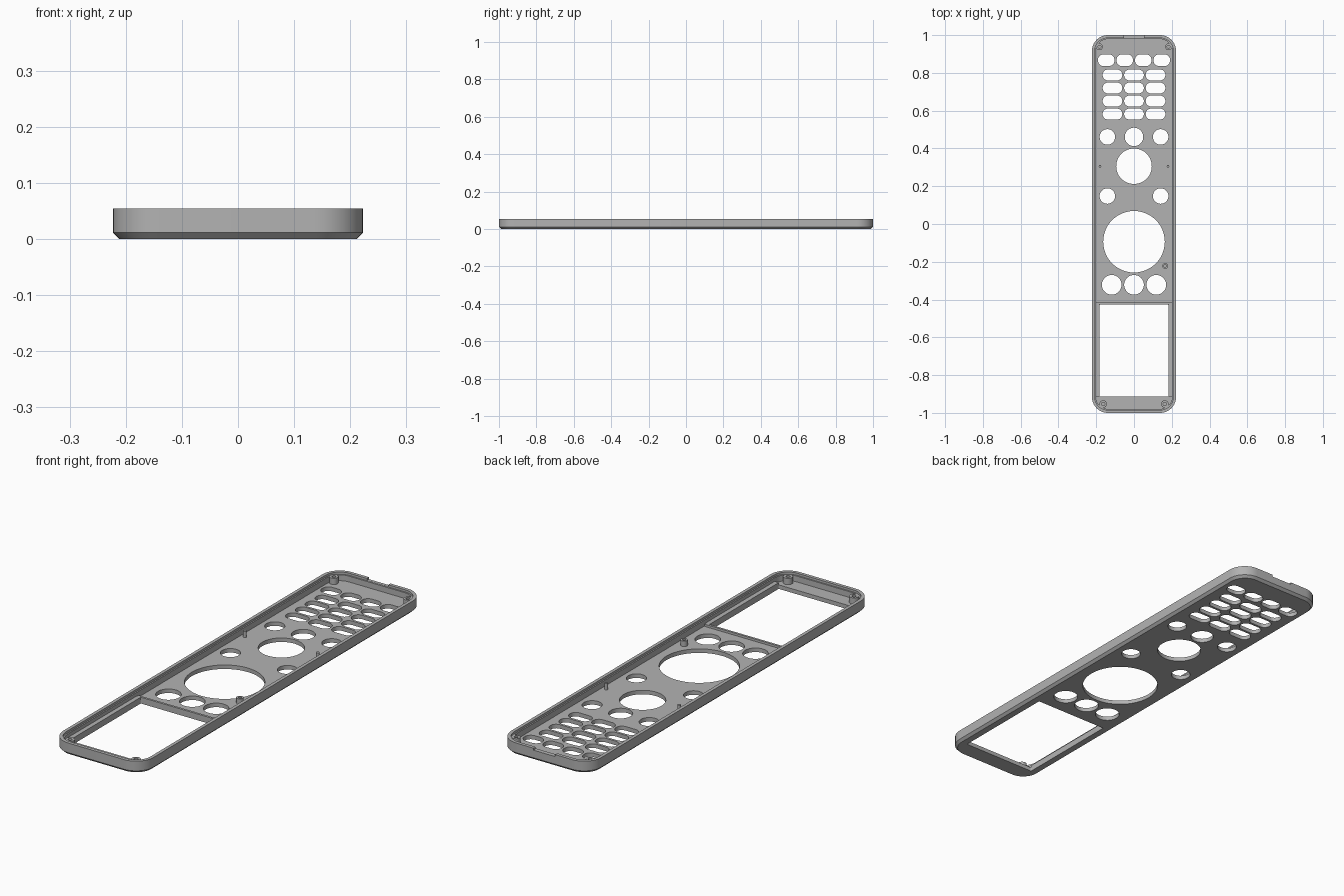
import bpy, bmesh, math

if "Cube" in bpy.data.objects:
    bpy.data.objects.remove(bpy.data.objects["Cube"])

FLOOR, TOP = 0.018, 0.054
grey = bpy.data.materials.new("mid_grey")
grey.diffuse_color = (0.45, 0.45, 0.45, 1)
grey.use_nodes = True
grey.node_tree.nodes["Principled BSDF"].inputs["Base Color"].default_value = grey.diffuse_color


def outline(hx, hy, r, z, n=10, cx=0, cy=0):
    """Rounded rectangle outline, counter-clockwise."""
    pts = []
    for q, (sx, sy) in enumerate(((1, 1), (-1, 1), (-1, -1), (1, -1))):
        for i in range(n + 1):
            a = math.pi / 2 * (q + i / n)
            pts.append((cx + sx * (hx - r) + r * math.cos(a),
                        cy + sy * (hy - r) + r * math.sin(a), z))
    return pts


def loft(bm, rings, cap=True):
    """Skin successive rings; either cap the ends or join them in a loop."""
    loops = [[bm.verts.new(p) for p in ring] for ring in rings]
    pairs = list(zip(loops, loops[1:]))
    if cap:
        bm.faces.new(loops[0][::-1])
        bm.faces.new(loops[-1])
    else:
        pairs.append((loops[-1], loops[0]))
    for a, b in pairs:
        for i in range(len(a)):
            j = (i + 1) % len(a)
            bm.faces.new((a[i], a[j], b[j], b[i]))


def circle(x, y, r, z, n=24):
    return [(x + r * math.cos(2 * math.pi * i / n),
             y + r * math.sin(2 * math.pi * i / n), z) for i in range(n)]


def make(name, bm):
    bmesh.ops.recalc_face_normals(bm, faces=bm.faces)
    me = bpy.data.meshes.new(name)
    bm.to_mesh(me)
    bm.free()
    me.materials.append(grey)
    ob = bpy.data.objects.new(name, me)
    bpy.context.collection.objects.link(ob)
    return ob


def smooth(ob):
    bpy.ops.object.select_all(action='DESELECT')
    ob.select_set(True)
    bpy.context.view_layer.objects.active = ob
    bpy.ops.object.shade_smooth_by_angle(angle=math.radians(30))


# Tray: chamfered base, outer wall, stepped lip, inner floor
bm = bmesh.new()
loft(bm, [outline(hx, 1 - (0.223 - hx), 0.085 - (0.223 - hx), z) for hx, z in
          ((0.212, 0), (0.223, 0.011), (0.223, TOP), (0.208, TOP),
           (0.208, 0.044), (0.202, 0.044), (0.202, FLOOR))])
shell = make("shell", bm)

# Openings through the floor
bm = bmesh.new()
LOW, HIGH = -0.05, 0.04


def slot(x, y, hx, hy, r):
    loft(bm, [outline(hx, hy, r, z, 8, x, y) for z in (LOW, HIGH)])


def hole(x, y, r):
    loft(bm, [circle(x, y, r, z, 48) for z in (LOW, HIGH)])


for x in (-0.147, -0.049, 0.049, 0.147):
    slot(x, 0.867, 0.044, 0.031, 0.030)
for y in (0.789, 0.72, 0.651, 0.582):
    for x in (-0.114, 0, 0.114):
        slot(x, y, 0.052, 0.029, 0.028)
for x in (-0.141, 0.141):
    hole(x, 0.461, 0.041)
    hole(x, 0.148, 0.041)
for x in (-0.118, 0, 0.118):
    hole(x, -0.322, 0.052)
hole(0, 0.461, 0.049)
hole(0, 0.306, 0.094)
hole(0, -0.094, 0.163)
slot(0, -0.67, 0.182, 0.244, 0.004)
# Notch in the rear wall
loft(bm, [outline(0.053, 0.05, 0.002, z, 2, 0, 1.0) for z in (0.045, 0.08)])
cutter = make("opening_cutter", bm)
cutter.hide_render = True

mod = shell.modifiers.new("openings", 'BOOLEAN')
mod.operation, mod.solver, mod.object = 'DIFFERENCE', 'EXACT', cutter
bpy.context.view_layer.objects.active = shell
bpy.ops.object.modifier_apply(modifier=mod.name)
bpy.data.objects.remove(cutter)
smooth(shell)


# Screw bosses and post: hollow tubes on the floor
def tube(name, x, y, r, bore, top):
    b = bmesh.new()
    z0 = FLOOR - 0.002
    loft(b, [circle(x, y, r, z0), circle(x, y, r, top),
             circle(x, y, bore, top), circle(x, y, bore, z0)], cap=False)
    smooth(make(name, b))


for side, s in (("left", -1), ("right", 1)):
    tube("rear_boss_" + side, s * 0.183, 0.938, 0.018, 0.008, 0.046)
    tube("front_boss_" + side, s * 0.163, -0.953, 0.020, 0.009, 0.046)
    # Locating pins
    b = bmesh.new()
    loft(b, [circle(s * 0.18, 0.306, 0.007, z, 16) for z in (FLOOR - 0.002, 0.046)])
    smooth(make("locating_pin_" + side, b))
tube("centre_post", 0.165, -0.222, 0.015, 0.007, 0.042)

# Raised rim on three sides of the large window
bm = bmesh.new()
for cx, cy, hx, hy in ((0, -0.421, 0.2, 0.005), (-0.192, -0.67, 0.01, 0.244),
                       (0.192, -0.67, 0.01, 0.244)):
    loft(bm, [outline(hx, hy, 0.001, z, 1, cx, cy) for z in (FLOOR - 0.002, 0.028)])
make("window_rim", bm)
